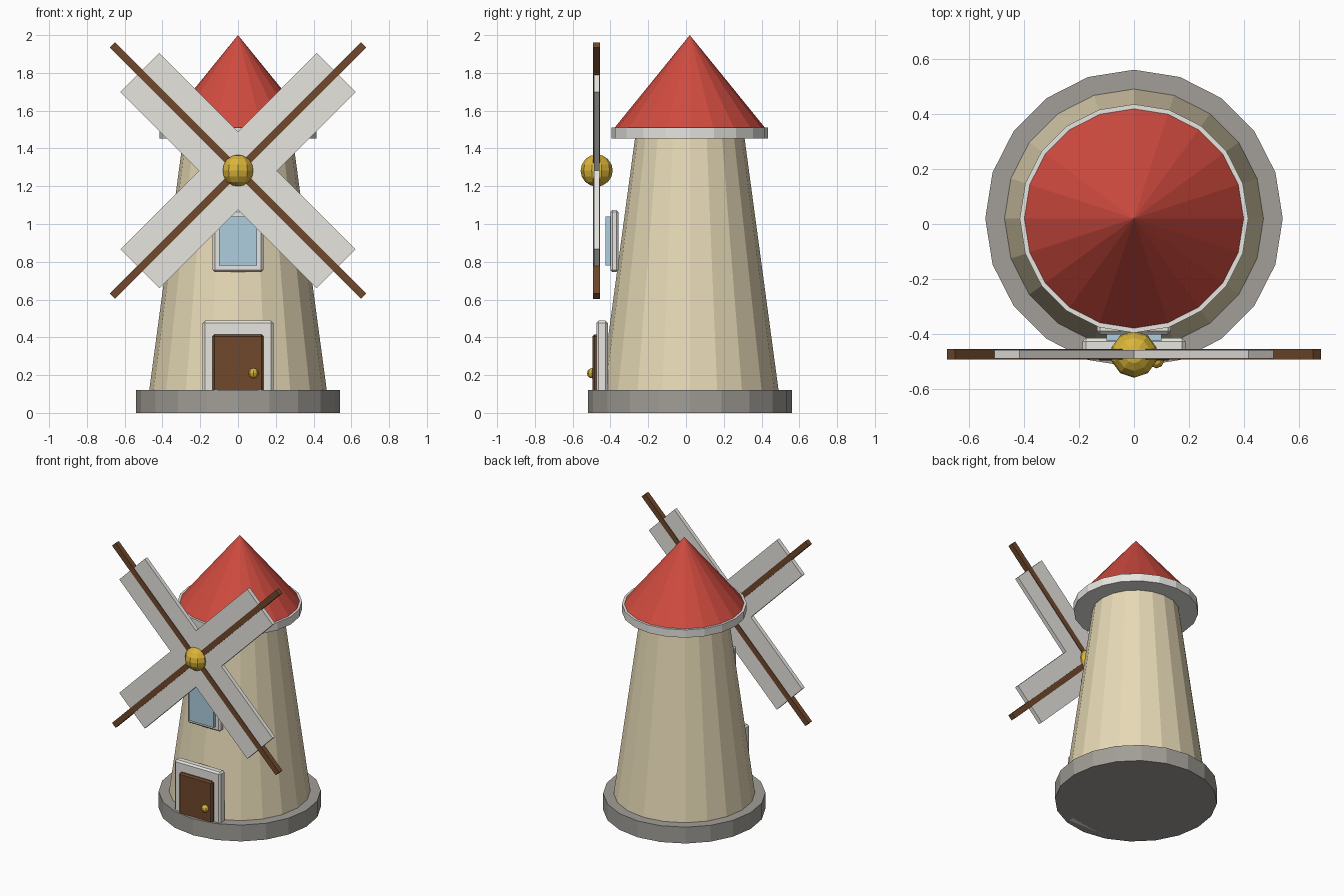
import bpy
from math import radians

if "Cube" in bpy.data.objects:
    bpy.data.objects.remove(bpy.data.objects["Cube"])

CY = 0.02      # tower axis in y
SIDES = 20
HUB = (0, -0.473, 1.283)


def material(name, rgb):
    m = bpy.data.materials.new(name)
    m.diffuse_color = (*rgb, 1)
    m.use_nodes = True
    m.node_tree.nodes["Principled BSDF"].inputs["Base Color"].default_value = m.diffuse_color
    return m


STONE = material("stone", (0.36, 0.34, 0.31))
PLASTER = material("plaster", (0.80, 0.70, 0.47))
TRIM = material("trim", (0.80, 0.78, 0.74))
ROOF = material("roof", (0.63, 0.07, 0.05))
WOOD = material("wood", (0.16, 0.065, 0.025))
GLASS = material("glass", (0.42, 0.61, 0.74))
BRASS = material("brass", (0.70, 0.46, 0.04))


def finish(name, mat):
    ob = bpy.context.object
    ob.name = name
    ob.data.materials.append(mat)
    return ob


def ring(name, r1, r2, z1, z2, mat):
    bpy.ops.mesh.primitive_cone_add(vertices=SIDES, radius1=r1, radius2=r2,
                                    depth=z2 - z1, location=(0, CY, (z1 + z2) / 2))
    return finish(name, mat)


def box(name, size, loc, mat, bevel=0, tilt=0):
    bpy.ops.mesh.primitive_cube_add(size=1, location=loc)
    ob = finish(name, mat)
    ob.scale = size
    bpy.ops.object.transform_apply(location=False, rotation=False, scale=True)
    ob.rotation_euler.y = radians(tilt)
    if bevel:
        b = ob.modifiers.new("bevel", 'BEVEL')
        b.width, b.segments = bevel, 1
    return ob


def ball(name, r, loc, mat, seg, rings):
    bpy.ops.mesh.primitive_uv_sphere_add(segments=seg, ring_count=rings,
                                         radius=r, location=loc)
    return finish(name, mat)


# Tower body
ring("base", 0.54, 0.54, 0, 0.12, STONE)
ring("tower", 0.47, 0.29, 0.12, 1.455, PLASTER)
ring("eave", 0.415, 0.415, 1.453, 1.51, TRIM)
ring("roof", 0.398, 0, 1.51, 2.0, ROOF)

# Door
box("door_frame", (0.374, 0.06, 0.488), (0, -0.444, 0.244), TRIM, 0.012)
box("door", (0.27, 0.05, 0.395), (0, -0.47, 0.217), WOOD, 0.01)
ball("door_knob", 0.027, (0.082, -0.497, 0.21), BRASS, 8, 6)

# Window
box("window_frame", (0.27, 0.044, 0.33), (0, -0.379, 0.91), TRIM, 0.012)
box("window_glass", (0.2, 0.04, 0.26), (0, -0.405, 0.91), GLASS)

# Sails: two crossing spars with cloth panels, and the hub
for side, tilt in (("left", -45), ("right", 45)):
    box(f"{side}_sail", (0.292, 0.03, 1.47), HUB, TRIM, 0, tilt)
    box(f"{side}_spar", (0.04, 0.038, 1.88), HUB, WOOD, 0, tilt)
ball("hub", 0.085, HUB, BRASS, 10, 8)
